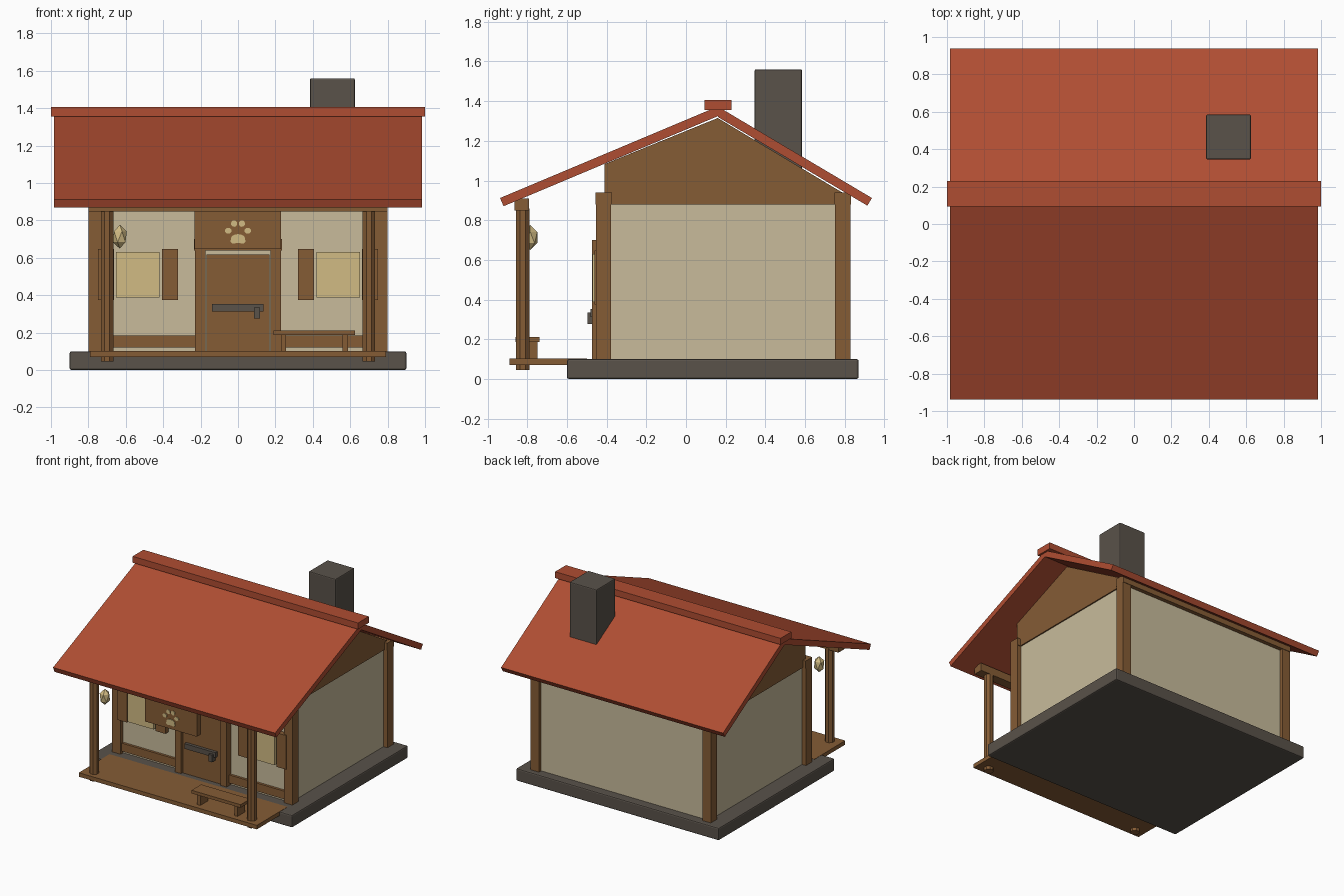
import bpy, bmesh
from mathutils import Matrix, Vector

if "Cube" in bpy.data.objects:
    bpy.data.objects.remove(bpy.data.objects["Cube"])


def material(name, rgb):
    m = bpy.data.materials.new(name)
    m.use_nodes = True
    m.diffuse_color = (*rgb, 1)
    for node in m.node_tree.nodes:
        if node.type == 'BSDF_PRINCIPLED':
            node.inputs["Base Color"].default_value = (*rgb, 1)
            node.inputs["Roughness"].default_value = 0.9
    return m


TILE = material("red tile", (0.43, 0.075, 0.032))
WOOD = material("brown wood", (0.235, 0.107, 0.036))
PLASTER = material("cream plaster", (0.58, 0.50, 0.33))
STONE = material("dark stone", (0.10, 0.084, 0.068))
GLOW = material("warm yellow", (0.64, 0.50, 0.23))


def finish(name, bm, mat):
    bmesh.ops.recalc_face_normals(bm, faces=bm.faces)
    mesh = bpy.data.meshes.new(name)
    bm.to_mesh(mesh)
    bm.free()
    mesh.materials.append(mat)
    ob = bpy.data.objects.new(name, mesh)
    bpy.context.collection.objects.link(ob)
    return ob


def box(name, x, y, z, mat, bevel=0):
    """Box from (min, max) pairs on each axis."""
    bm = bmesh.new()
    size = [b - a for a, b in (x, y, z)]
    mid = Vector([(a + b) / 2 for a, b in (x, y, z)])
    bmesh.ops.create_cube(bm, size=1, matrix=Matrix.Translation(mid) @ Matrix.Diagonal((*size, 1)))
    ob = finish(name, bm, mat)
    if bevel:
        mod = ob.modifiers.new("edge", 'BEVEL')
        mod.width = bevel
        mod.segments = 2
    return ob


def extrude_x(name, profile, half, mat):
    """Sweep a (y, z) profile from -half to +half along x."""
    bm = bmesh.new()
    face = bm.faces.new([bm.verts.new((-half, y, z)) for y, z in profile])
    new = bmesh.ops.extrude_face_region(bm, geom=[face])["geom"]
    verts = [v for v in new if isinstance(v, bmesh.types.BMVert)]
    bmesh.ops.translate(bm, verts=verts, vec=(2 * half, 0, 0))
    return finish(name, bm, mat)


def mirrored(x, side):
    return tuple(sorted((x[0] * side, x[1] * side)))


# Base, walls and gable
box("foundation", (-0.9, 0.9), (-0.6, 0.87), (0, 0.1), STONE, 0.01)
box("porch_deck", (-0.79, 0.79), (-0.89, -0.5), (0.07, 0.102), WOOD)
box("walls", (-0.765, 0.765), (-0.42, 0.80), (0.09, 0.89), PLASTER)
extrude_x("gable", [(-0.41, 0.88), (0.82, 0.88), (0.82, 0.92), (0.16, 1.315), (-0.41, 1.083)], 0.775, WOOD)

# Roof slabs sharing one ridge line
ridge_y, ridge_z, eave_z, thick = 0.16, 1.373, 0.912, 0.045
for name, eave_y in (("roof_front", -0.937), ("roof_back", 0.937)):
    run = Vector((ridge_y - eave_y, ridge_z - eave_z))
    eave, top = Vector((eave_y, eave_z)), Vector((ridge_y, ridge_z))
    down = Vector((run.y, -run.x)).normalized() * thick
    if down.y > 0:
        down = -down
    ridge_low = Vector((ridge_y, ridge_z - thick * run.length / abs(run.x)))
    extrude_x(name, [eave, top, ridge_low, eave + down], 0.985, TILE)
box("ridge_cap", (-1, 1), (0.093, 0.23), (1.355, 1.406), TILE)
box("chimney", (0.385, 0.625), (0.345, 0.585), (0.95, 1.56), STONE, 0.008)

# Timber frame
for name, y in (("front", (-0.453, -0.378)), ("back", (0.752, 0.828))):
    box(name + "_wall_beam", (-0.8, 0.8), (y[0] - 0.004, y[1] + 0.004), (0.88, 0.94), WOOD)
    for side in (-1, 1):
        box(name + "_corner_post", mirrored((0.725, 0.8), side), y, (0.1, 0.88), WOOD)

# Porch beam and eight-sided posts
box("porch_beam", (-0.8, 0.8), (-0.865, -0.79), (0.848, 0.91), WOOD)
for side in (-1, 1):
    bm = bmesh.new()
    spin = Matrix.Rotation(0.3927, 4, 'Z')
    bmesh.ops.create_cone(bm, cap_ends=True, segments=8, radius1=0.036, radius2=0.036, depth=0.815,
                          matrix=Matrix.Translation((side * 0.7, -0.823, 0.4525)) @ spin)
    finish("porch_post", bm, WOOD)

# Front wall details, repeated on both sides
for side in (-1, 1):
    box("base_rail", mirrored((0.2, 0.74), side), (-0.44, -0.41), (0.12, 0.185), WOOD)
    box("door_jamb", mirrored((0.175, 0.23), side), (-0.473, -0.41), (0.1, 0.645), WOOD)
    box("window_pane", mirrored((0.42, 0.652), side), (-0.47, -0.41), (0.387, 0.63), GLOW)
    for x in ((0.322, 0.407), (0.663, 0.748)):
        box("shutter", mirrored(x, side), (-0.462, -0.41), (0.375, 0.648), WOOD)
box("door_lintel", (-0.235, 0.235), (-0.473, -0.41), (0.64, 0.7), WOOD)
box("door", (-0.168, 0.168), (-0.455, -0.41), (0.1, 0.617), WOOD)
box("door_bar", (-0.14, 0.135), (-0.48, -0.45), (0.312, 0.353), STONE)
box("door_handle", (0.085, 0.117), (-0.497, -0.45), (0.277, 0.335), STONE)

# Hanging sign with a painted paw
box("sign_board", (-0.232, 0.23), (-0.85, -0.8), (0.648, 0.85), WOOD)
paw = [(0, 0.703, 0.038, 0.024), (-0.022, 0.69, 0.018, 0.014), (0.022, 0.69, 0.018, 0.014)]
for side in (-1, 1):
    paw += [(side * 0.052, 0.745, 0.019, 0.015), (side * 0.021, 0.783, 0.017, 0.017)]
for i, (x, z, rx, rz) in enumerate(paw):
    bm = bmesh.new()
    bmesh.ops.create_cone(bm, cap_ends=True, segments=14, radius1=1, radius2=1, depth=1,
                          matrix=Matrix.Translation((x, -0.851 - i * 0.0002, z))
                          @ Matrix.Diagonal((rx, 0.008, rz, 1)) @ Matrix.Rotation(1.5708, 4, 'X'))
    finish("paw_mark", bm, GLOW)

# Bench
box("bench_seat", (0.19, 0.625), (-0.86, -0.738), (0.187, 0.212), WOOD)
for x in (0.23, 0.56):
    box("bench_leg", (x, x + 0.027), (-0.845, -0.748), (0.1, 0.19), WOOD)

# Faceted lantern
bm = bmesh.new()
bmesh.ops.create_icosphere(bm, subdivisions=1, radius=1,
                           matrix=Matrix.Translation((-0.632, -0.785, 0.713)) @ Matrix.Diagonal((0.042, 0.042, 0.064, 1)))
finish("lantern", bm, GLOW)
